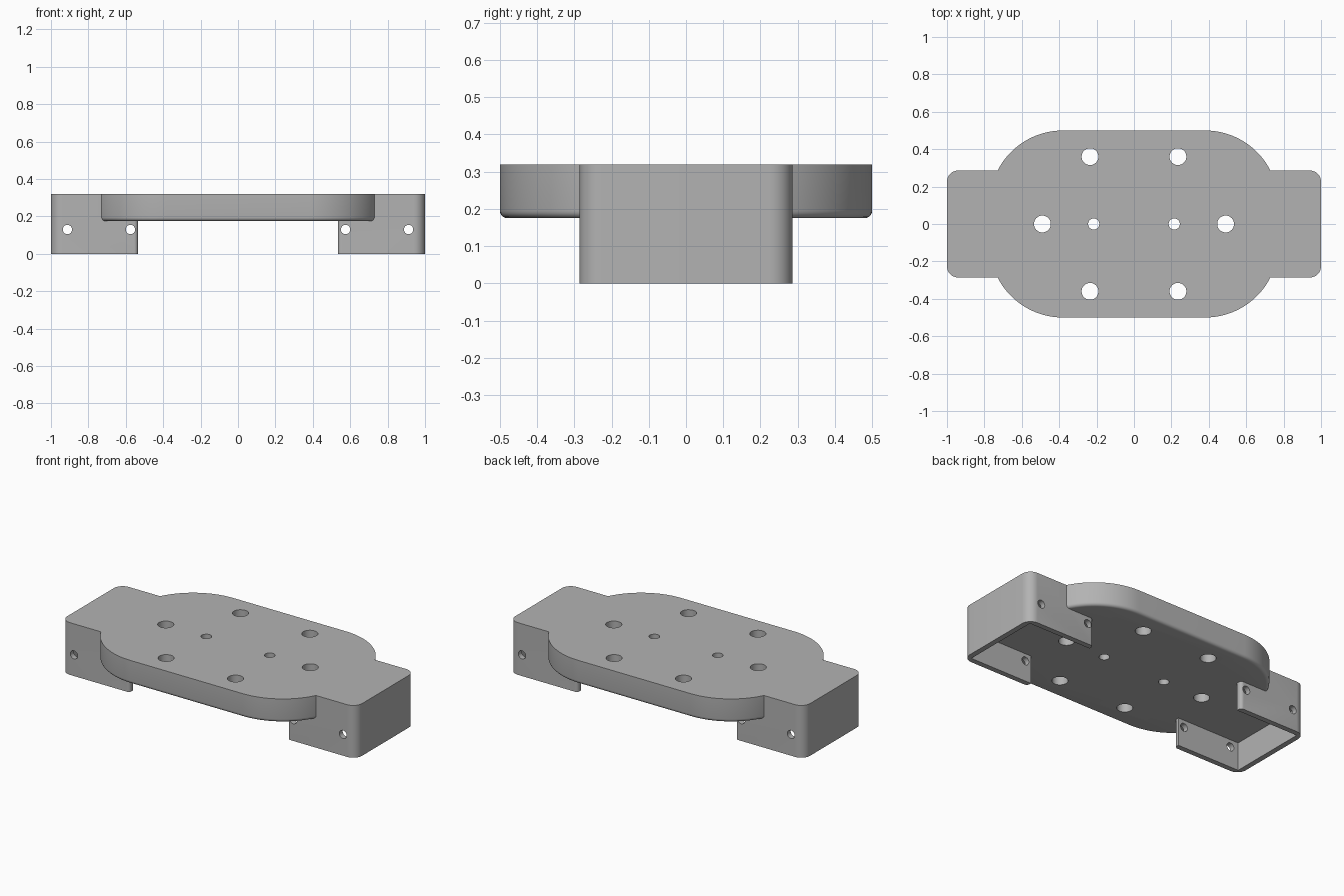
import bpy
import bmesh
from math import sin, cos, pi, asin, radians

default = bpy.data.objects.get("Cube")
if default:
    bpy.data.objects.remove(default, do_unlink=True)

TOP, UNDER = 0.32, 0.175       # slab top and underside heights
HALF_W, WALL = 0.286, 0.033    # end bracket half width, wall thickness

grey = bpy.data.materials.new("plain grey")
grey.use_nodes = True
grey.diffuse_color = (0.45, 0.45, 0.45, 1)
grey.node_tree.nodes["Principled BSDF"].inputs["Base Color"].default_value = (0.45, 0.45, 0.45, 1)


def arc(cx, cy, r, start, end, steps):
    return [(cx + r * cos(start + (end - start) * i / steps),
             cy + r * sin(start + (end - start) * i / steps)) for i in range(steps + 1)]


def prism(name, outline, z0, z1, round_bottom=0):
    """Extrude a flat outline, optionally rounding its lower rim."""
    bm = bmesh.new()
    base = bm.faces.new([bm.verts.new((x, y, z0)) for x, y in outline])
    lift = bmesh.ops.extrude_face_region(bm, geom=[base], use_keep_orig=True)
    for v in lift["geom"]:
        if isinstance(v, bmesh.types.BMVert):
            v.co.z = z1
    bmesh.ops.recalc_face_normals(bm, faces=bm.faces)
    if round_bottom:
        rim = [e for e in bm.edges if all(abs(v.co.z - z0) < 1e-5 for v in e.verts)]
        bmesh.ops.bevel(bm, geom=rim, offset=round_bottom, segments=5,
                        profile=0.5, affect='EDGES')
    mesh = bpy.data.meshes.new(name)
    bm.to_mesh(mesh)
    bm.free()
    mesh.materials.append(grey)
    ob = bpy.data.objects.new(name, mesh)
    bpy.context.collection.objects.link(ob)
    return ob


def combine(target, other, operation):
    """Apply a boolean and discard the tool object."""
    mod = target.modifiers.new("combine", 'BOOLEAN')
    mod.operation, mod.object, mod.solver = operation, other, 'EXACT'
    bpy.context.view_layer.objects.active = target
    bpy.ops.object.modifier_apply(modifier=mod.name)
    bpy.data.objects.remove(other, do_unlink=True)


def box(name, x0, x1, y, z0, z1):
    return prism(name, [(x0, -y), (x1, -y), (x1, y), (x0, y)], z0, z1)


# Central plate: long flat sides with curved shoulders
R, FLAT = 0.392, 0.38
sweep = asin(0.352 / R)
quarter = arc(FLAT, 0.5 - R, R, pi / 2 - sweep, pi / 2, 20)
half = quarter + [(-x, y) for x, y in reversed(quarter)]
outline = half + [(-x, -y) for x, y in half]
mount = prism("mounting_plate", outline, UNDER, TOP, 0.02)

# End brackets: rounded blocks hollowed from below and open to the middle
for side in (1, -1):
    CR, IR, IN = 0.06, 0.02, 0.535
    upper = arc(1 - CR, HALF_W - CR, CR, 0, pi / 2, 10) + \
        arc(IN + IR, HALF_W - IR, IR, pi / 2, pi, 6)
    loop = upper + [(x, -y) for x, y in reversed(upper)]
    bracket = prism("end_bracket", [(side * x, y) for x, y in loop], 0, TOP)
    ends = sorted((side * 0.4, side * (1 - WALL)))
    combine(bracket, box("pocket", *ends, HALF_W - WALL, -0.1, UNDER), 'DIFFERENCE')
    combine(mount, bracket, 'UNION')

# Vertical screw holes through the plate
holes = [(0.235, 0.36, 0.045), (0.235, -0.36, 0.045), (0.49, 0, 0.045), (0.215, 0, 0.03)]
for hx, hy, r in holes:
    for side in (1, -1):
        drill = prism("drill", arc(side * hx, hy, r, 0, 2 * pi, 32)[:-1], 0.1, 0.4)
        combine(mount, drill, 'DIFFERENCE')

# Cross holes through the bracket side walls
for hx in (0.575, 0.912):
    for side in (1, -1):
        drill = prism("drill", arc(0, 0, 0.025, 0, 2 * pi, 24)[:-1], -0.4, 0.4)
        drill.rotation_euler.x = pi / 2
        drill.location = (side * hx, 0, 0.13)
        bpy.context.view_layer.update()
        combine(mount, drill, 'DIFFERENCE')

# Smooth the curved walls, keep the rims crisp
bpy.ops.object.select_all(action='DESELECT')
mount.select_set(True)
bpy.context.view_layer.objects.active = mount
bpy.ops.object.shade_smooth_by_angle(angle=radians(30))
